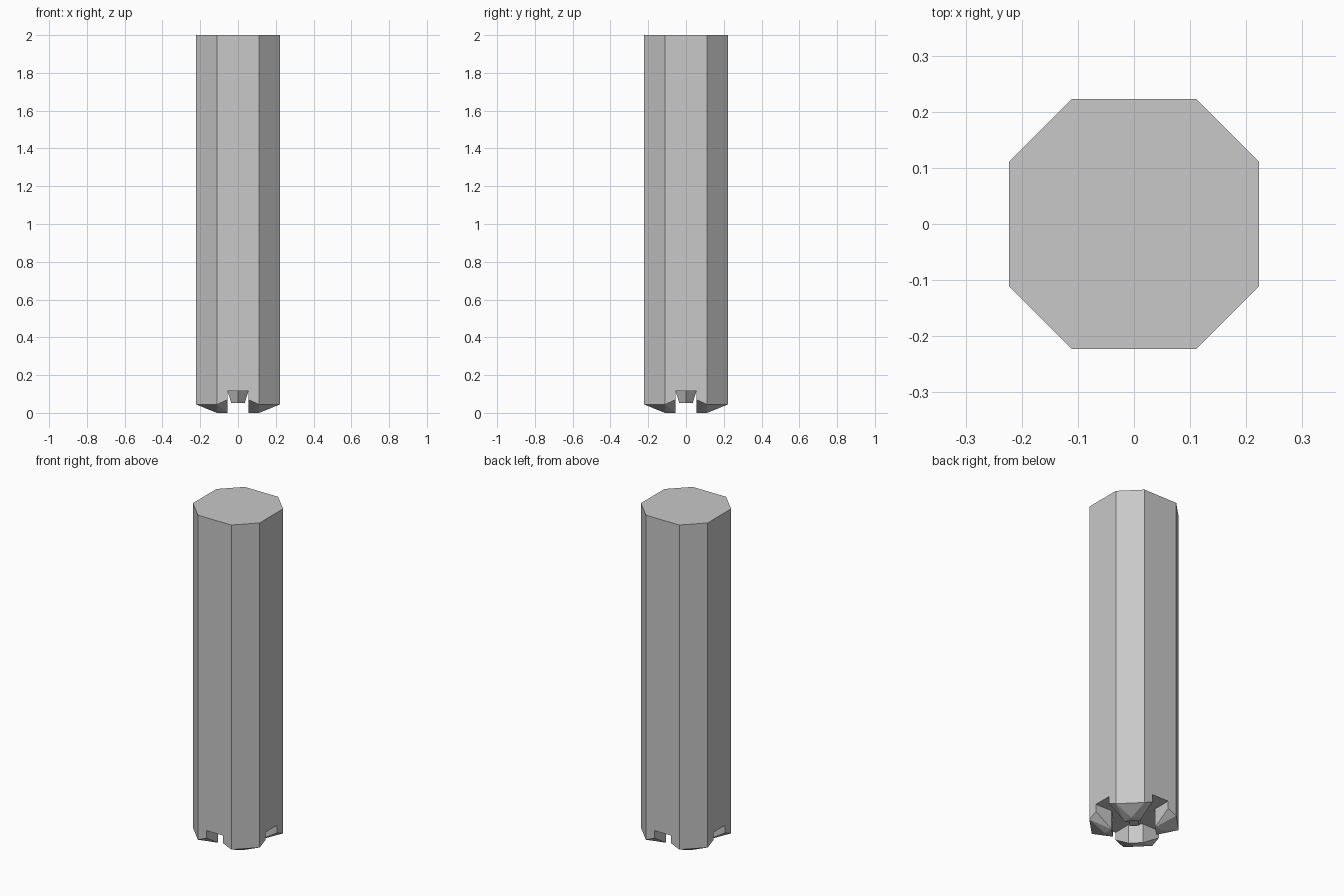
import bpy
import bmesh

if "Cube" in bpy.data.objects:
    bpy.data.objects.remove(bpy.data.objects["Cube"], do_unlink=True)

R = 0.2225      # half width of the column
C = 0.1115      # corner offset of the octagon
N = 0.055       # half width of the cross-shaped channel
ROOF = 0.115    # channel roof height
TOP = 2.0

grey = bpy.data.materials.new("plain_grey")
grey.use_nodes = True
colour = (0.58, 0.58, 0.58, 1)
grey.diffuse_color = colour
grey.node_tree.nodes["Principled BSDF"].inputs["Base Color"].default_value = colour


def hull(name, points):
    """Make a flat-shaded convex solid around the given points."""
    bm = bmesh.new()
    for p in points:
        bm.verts.new(p)
    result = bmesh.ops.convex_hull(bm, input=bm.verts)
    loose = [v for v in result["geom_interior"] if isinstance(v, bmesh.types.BMVert)]
    bmesh.ops.delete(bm, geom=loose, context="VERTS")
    bmesh.ops.dissolve_limit(bm, angle_limit=0.01, verts=bm.verts, edges=bm.edges)
    bmesh.ops.recalc_face_normals(bm, faces=bm.faces)
    mesh = bpy.data.meshes.new(name)
    bm.to_mesh(mesh)
    bm.free()
    mesh.materials.append(grey)
    obj = bpy.data.objects.new(name, mesh)
    bpy.context.collection.objects.link(obj)
    return obj


# Octagonal column above the channels
octagon = [(sx * a, sy * b) for sx in (-1, 1) for sy in (-1, 1)
           for a, b in ((R, C), (C, R))]
hull("column", [(x, y, z) for x, y in octagon for z in (ROOF, TOP)])

# Half of a foot, reflected across its diagonal to give the whole outline
half = [
    (N, C, ROOF), (N, R, ROOF), (C, R, ROOF),
    (N, R, 0.07), (C, R, 0.045),
    (N, C, 0), (C, C, 0),
]
foot = half + [(y, x, z) for x, y, z in half[:-1]]
for sx, side in ((1, "left"), (-1, "right")):
    for sy, end in ((-1, "front"), (1, "back")):
        hull(f"foot_{end}_{side}", [(sx * x, sy * y, z) for x, y, z in foot])

# Tapered diamond stub under the centre
diamond = ((1, 0), (0, 1), (-1, 0), (0, -1))
hull("centre_stub", [(x * r, y * r, z) for x, y in diamond
                     for r, z in ((N, ROOF), (0.036, 0.053))])
